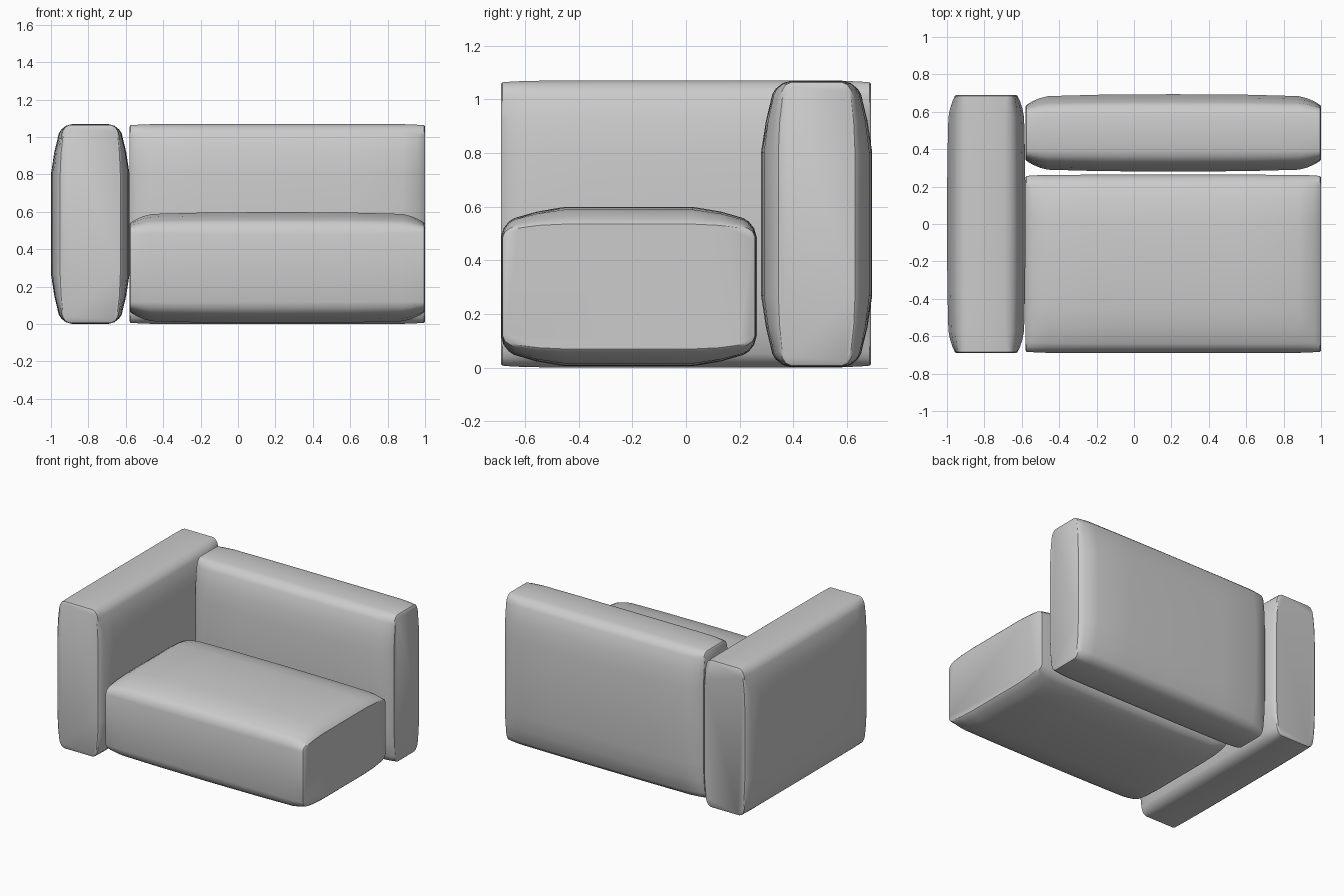
import bpy, bmesh
from mathutils import Vector

if "Cube" in bpy.data.objects:
    bpy.data.objects.remove(bpy.data.objects["Cube"])

grey = bpy.data.materials.new("grey_fabric")
grey.diffuse_color = (0.6, 0.6, 0.6, 1)
grey.use_nodes = True
grey.node_tree.nodes["Principled BSDF"].inputs["Base Color"].default_value = grey.diffuse_color


def ring(W, T, C, f, shrink):
    """Cushion cross-section (width, thickness): f=0 at the end cap, f=1 at the puffed middle."""
    mid = [(W * .5, T), (W * .72, T - .018), (W - .05, T - .042),
           (W - .03, T - .055), (W - .01, T - .08), (W, T - .115)]
    cap = [(W * .5, C), (W * .72, C - .005), (W - .06, C - .015),
           (W - .036, C - .022), (W - .016, C - .035), (W - .007, C - .055)]
    q = [(c[0] + (m[0] - c[0]) * f - shrink, c[1] + (m[1] - c[1]) * f - shrink)
         for m, c in zip(mid, cap)]
    r = q[::-1]
    return q + [(w, -t) for w, t in r] + [(-w, -t) for w, t in q] + [(-w, t) for w, t in r]


def cushion(name, centre, axes, L, W, T, C):
    """Loft the cross-section along the length axis, closed with flat caps."""
    length, width, thick = (Vector(a) for a in axes)
    half = [(L, 0, .007), (L - .006, 0, 0), (L - .035, .32, 0),
            (L - .075, .62, 0), (L - .12, .82, 0), (L * .5, .95, 0)]
    stations = half + [(0, 1, 0)] + [(-s, f, k) for s, f, k in reversed(half)]
    bm = bmesh.new()
    rings = [[bm.verts.new(Vector(centre) + length * s + width * w + thick * t)
              for w, t in ring(W, T, C, f, k)] for s, f, k in stations]
    n = len(rings[0])
    for a, b in zip(rings, rings[1:]):
        for i in range(n):
            j = (i + 1) % n
            bm.faces.new((a[i], a[j], b[j], b[i]))
    bm.faces.new(rings[0])
    bm.faces.new(rings[-1])
    bmesh.ops.recalc_face_normals(bm, faces=bm.faces)
    me = bpy.data.meshes.new(name)
    bm.to_mesh(me)
    bm.free()
    me.materials.append(grey)
    ob = bpy.data.objects.new(name, me)
    bpy.context.collection.objects.link(ob)
    bpy.ops.object.select_all(action='DESELECT')
    ob.select_set(True)
    bpy.context.view_layer.objects.active = ob
    bpy.ops.object.shade_smooth_by_angle(angle=0.6)


X, Y, Z = (1, 0, 0), (0, 1, 0), (0, 0, 1)
# armrest on the left, running front to back
cushion("armrest", (-.79, 0, .535), (Y, Z, X), .69, .535, .21, .168)
# upright backrest
cushion("backrest", (.21, .487, .535), (X, Z, Y), .79, .535, .207, .15)
# seat block
cushion("seat", (.21, -.213, .302), (X, Y, Z), .79, .477, .297, .24)
